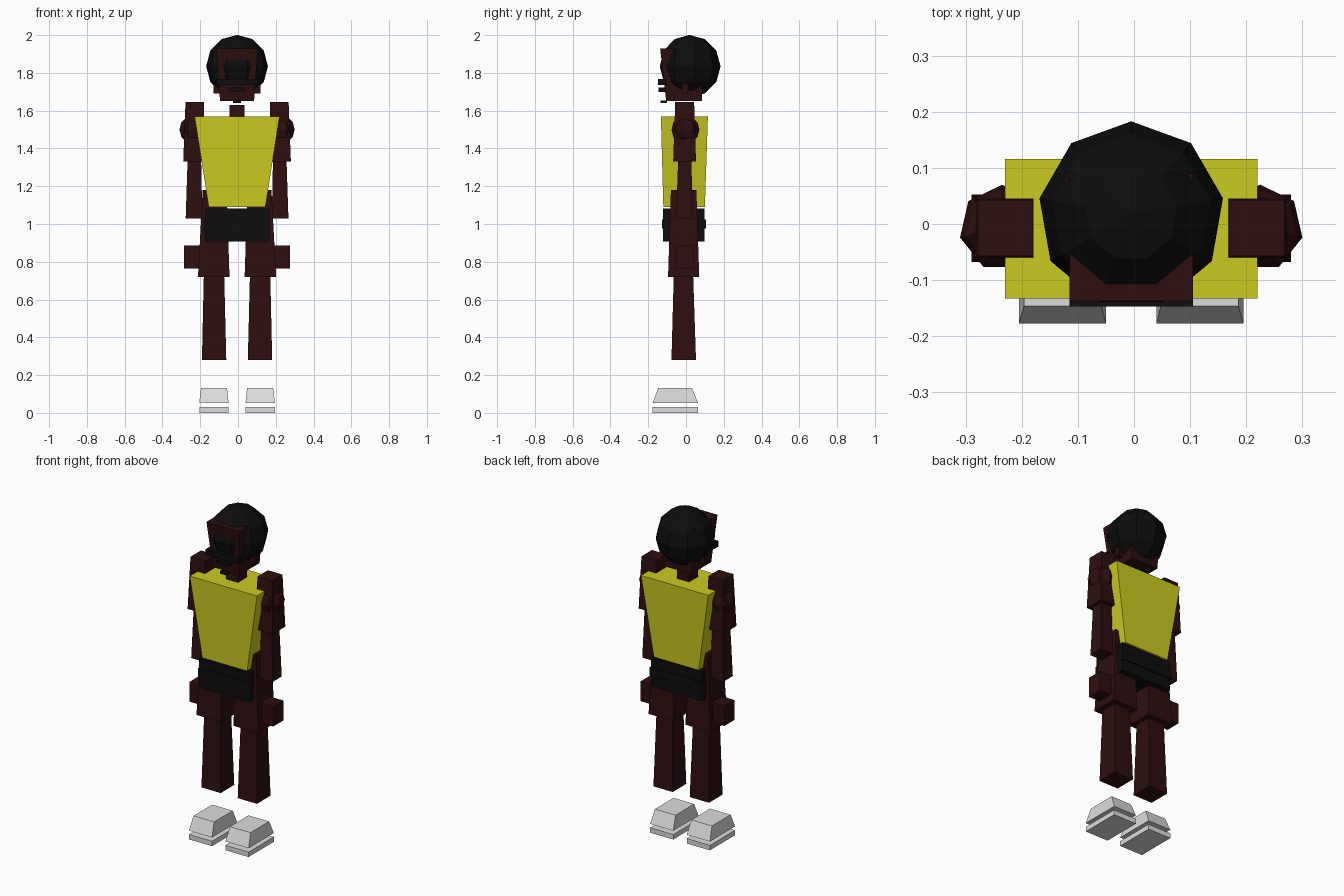
import bpy, bmesh, math

if "Cube" in bpy.data.objects:
    bpy.data.objects.remove(bpy.data.objects["Cube"])

CX = -0.005  # mirror plane of the figure


def material(name, rgb):
    m = bpy.data.materials.new(name)
    m.diffuse_color = (*rgb, 1)
    m.use_nodes = True
    m.node_tree.nodes["Principled BSDF"].inputs["Base Color"].default_value = m.diffuse_color
    return m


SKIN = material("dark brown skin", (0.027, 0.0045, 0.005))
BLACK = material("black", (0.004, 0.004, 0.004))
YELLOW = material("yellow shirt", (0.6, 0.6, 0.015))
WHITE = material("white shoes", (0.72, 0.72, 0.72))


def finish(name, bm, mat):
    bmesh.ops.recalc_face_normals(bm, faces=bm.faces)
    me = bpy.data.meshes.new(name)
    bm.to_mesh(me)
    bm.free()
    me.materials.append(mat)
    ob = bpy.data.objects.new(name, me)
    bpy.context.collection.objects.link(ob)


def block(name, mat, z0, z1, bottom, top=None, side=1):
    """Tapered box; bottom and top are (x0, x1, y0, y1) relative to the mirror plane."""
    bm = bmesh.new()
    rings = []
    for z, (x0, x1, y0, y1) in ((z0, bottom), (z1, top or bottom)):
        rings.append([bm.verts.new((CX + side * x, y, z))
                      for x, y in ((x0, y0), (x1, y0), (x1, y1), (x0, y1))])
    a, b = rings
    bm.faces.new(a)
    bm.faces.new(b)
    for i in range(4):
        j = (i + 1) % 4
        bm.faces.new((a[i], a[j], b[j], b[i]))
    finish(name, bm, mat)


def ball(name, mat, centre, radius, segments, rings):
    bm = bmesh.new()
    bmesh.ops.create_uvsphere(bm, u_segments=segments, v_segments=rings, radius=radius)
    bmesh.ops.translate(bm, verts=bm.verts, vec=centre)
    finish(name, bm, mat)


# Head and hair
ball("hair", BLACK, (CX, 0.017, 1.835), 0.166, 9, 6)
block("head", SKIN, 1.65, 1.93, (-0.09, 0.09, -0.105, 0.085), (-0.11, 0.11, -0.137, 0.09))
block("brow_bar", BLACK, 1.735, 1.768, (-0.11, 0.11, -0.147, -0.10))
block("moustache", BLACK, 1.70, 1.722, (-0.04, 0.04, -0.145, -0.10))
block("chin_tuft", BLACK, 1.64, 1.655, (-0.022, 0.022, -0.135, -0.10))
block("neck", SKIN, 1.50, 1.63, (-0.04, 0.04, -0.05, 0.035))

# Torso and shorts
block("shirt", YELLOW, 1.09, 1.57, (-0.15, 0.15, -0.12, 0.10), (-0.225, 0.225, -0.133, 0.116))
block("shorts", BLACK, 0.908, 1.083, (-0.171, 0.171, -0.122, 0.098))
block("belt", BLACK, 0.975, 1.025, (-0.173, 0.173, -0.128, 0.107))

for s, label in ((1, "left"), (-1, "right")):
    # Ears
    block(label + "_ear", SKIN, 1.69, 1.76, (0.09, 0.125, -0.02, 0.01), side=s)
    # Arms
    block(label + "_upper_arm", SKIN, 1.33, 1.645,
          (0.17, 0.285, -0.068, 0.053), (0.175, 0.273, -0.057, 0.043), s)
    ball(label + "_shoulder", SKIN, (CX + s * 0.23, -0.007, 1.50), 0.077, 7, 6)
    block(label + "_forearm", SKIN, 1.03, 1.335,
          (0.184, 0.272, -0.052, 0.037), (0.19, 0.262, -0.042, 0.028), s)
    block(label + "_hand", SKIN, 0.765, 0.886, (0.185, 0.28, -0.055, 0.04), side=s)
    # Legs
    block(label + "_thigh", SKIN, 0.72, 1.18,
          (0.04, 0.207, -0.095, 0.07), (0.055, 0.182, -0.08, 0.055), s)
    block(label + "_calf", SKIN, 0.28, 0.725,
          (0.057, 0.186, -0.077, 0.053), (0.068, 0.176, -0.065, 0.038), s)
    # Shoes
    block(label + "_shoe", WHITE, 0.053, 0.133,
          (0.045, 0.2, -0.177, 0.064), (0.053, 0.191, -0.146, 0.032), s)
    block(label + "_sole", WHITE, 0.0, 0.03, (0.045, 0.2, -0.177, 0.064), side=s)
